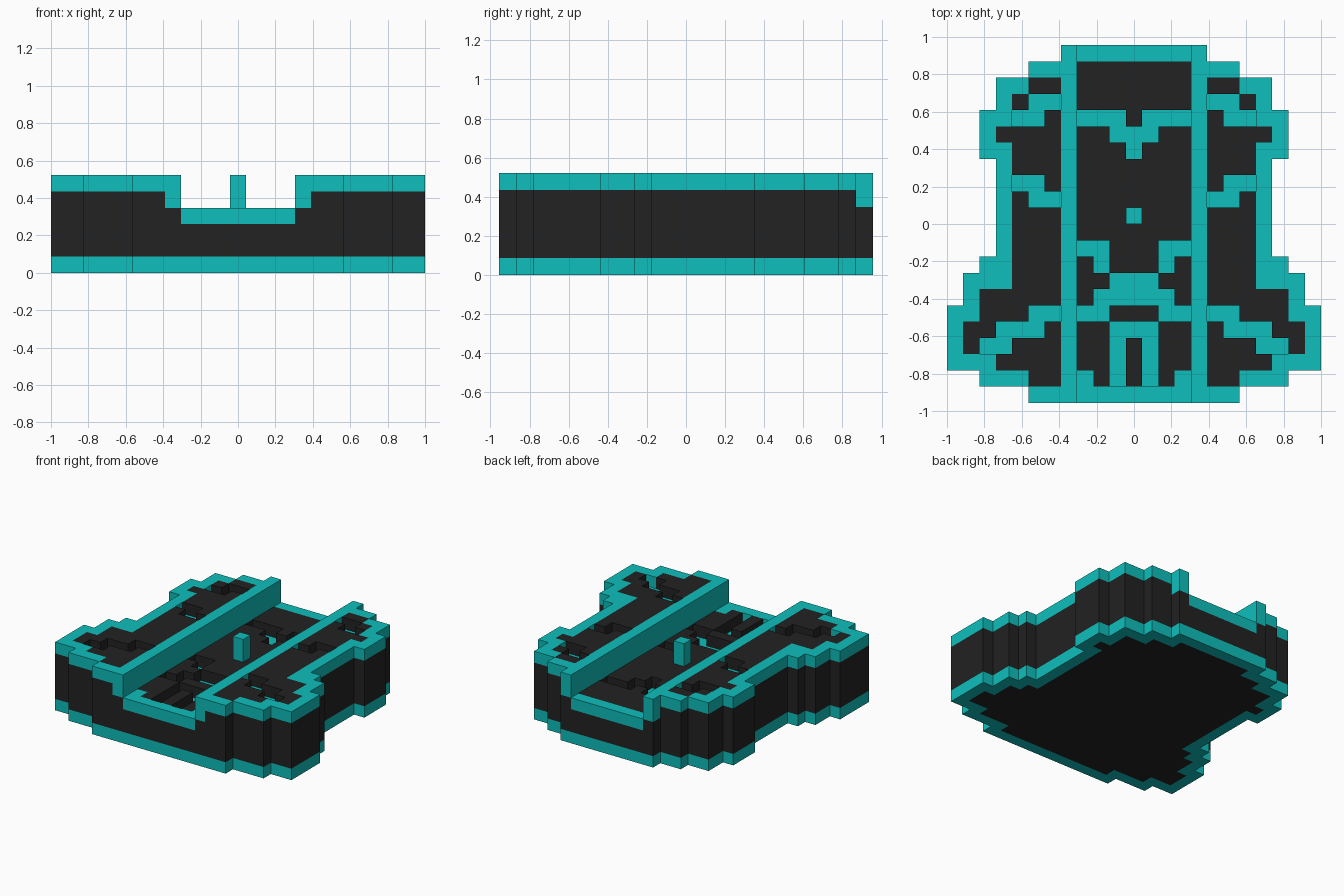
import bpy, bmesh
from mathutils import Vector

cube = bpy.data.objects.get("Cube")
if cube:
    bpy.data.objects.remove(cube, do_unlink=True)

U = 2 / 23  # block size

# Half plan from the centre column outward, back row first:
# '#' dark deck, 'o' raised edge trim, '+' sunken line, 'R' rail, '*' post
PLAN = [
    "ooooR",
    "####Roo",
    "####R##oo",
    "####R++#o",
    "#+++R#++oo",
    "++##R####o",
    "+###R###oo",
    "####R###o",
    "####R#++o",
    "####R++#o",
    "*###R###o",
    "####R###o",
    "##++R###o",
    "##+#R###oo",
    "++##R###ooo",
    "+++#R#####o",
    "##++R++###oo",
    "++##R#+++##o",
    "#+##R###++#o",
    "#+##R####ooo",
    "#+#oR##ooo",
    "ooooRoo",
]
ROWS = len(PLAN)


def make_material(name, rgb):
    mat = bpy.data.materials.new(name)
    mat.diffuse_color = (*rgb, 1)
    mat.use_nodes = True
    bsdf = mat.node_tree.nodes["Principled BSDF"]
    bsdf.inputs["Base Color"].default_value = (*rgb, 1)
    bsdf.inputs["Roughness"].default_value = 0.8
    return mat


teal = make_material("teal", (0.0044, 0.52, 0.50))
charcoal = make_material("charcoal", (0.016, 0.016, 0.016))


def inside(x, r):
    return 0 <= r < ROWS and abs(x) < len(PLAN[r])


def on_rim(x, r):
    return not all(inside(x + i, r + j) for i in (-1, 0, 1) for j in (-1, 0, 1))


# Assign every block to a part, mirrored about the centre column
blocks = {}
for r, row in enumerate(PLAN):
    for c, kind in enumerate(row):
        for x in {c, -c}:
            deck = 6 if c >= 4 else 4  # the middle channel is two blocks lower
            height = {'+': deck - 1, '*': 6}.get(kind, deck)
            for z in range(height):
                part = "body"
                if z == 0 and on_rim(x, r):
                    part = "base_trim"
                elif kind == 'o' and z == height - 1:
                    part = "edge_trim"
                elif kind == '+' and z == height - 1:
                    part = "sunken_lines"
                elif kind == 'R' and z >= 4:
                    part = "rails"
                elif kind == '*' and z >= 4:
                    part = "centre_post"
                blocks[x, ROWS - 1 - r, z] = part


def build_part(name, mat):
    """Skin the outer faces of one part's blocks."""
    bm = bmesh.new()
    for (x, y, z), part in blocks.items():
        if part != name:
            continue
        centre = Vector((x, y - ROWS / 2 + 0.5, z + 0.5))
        for axis in range(3):
            for sign in (-1, 1):
                n = Vector((0, 0, 0))
                n[axis] = sign
                if (x + int(n.x), y + int(n.y), z + int(n.z)) in blocks:
                    continue
                a = Vector((0, 0, 0))
                a[(axis + 1) % 3] = 0.5
                b = n.cross(a)
                mid = centre + n * 0.5
                corners = (mid - a - b, mid + a - b, mid + a + b, mid - a + b)
                bm.faces.new([bm.verts.new(p * U) for p in corners])
    bmesh.ops.remove_doubles(bm, verts=bm.verts, dist=U * 0.01)
    mesh = bpy.data.meshes.new(name)
    bm.to_mesh(mesh)
    bm.free()
    mesh.materials.append(mat)
    obj = bpy.data.objects.new(name, mesh)
    bpy.context.collection.objects.link(obj)


build_part("body", charcoal)
for part_name in ("base_trim", "edge_trim", "sunken_lines", "rails", "centre_post"):
    build_part(part_name, teal)
